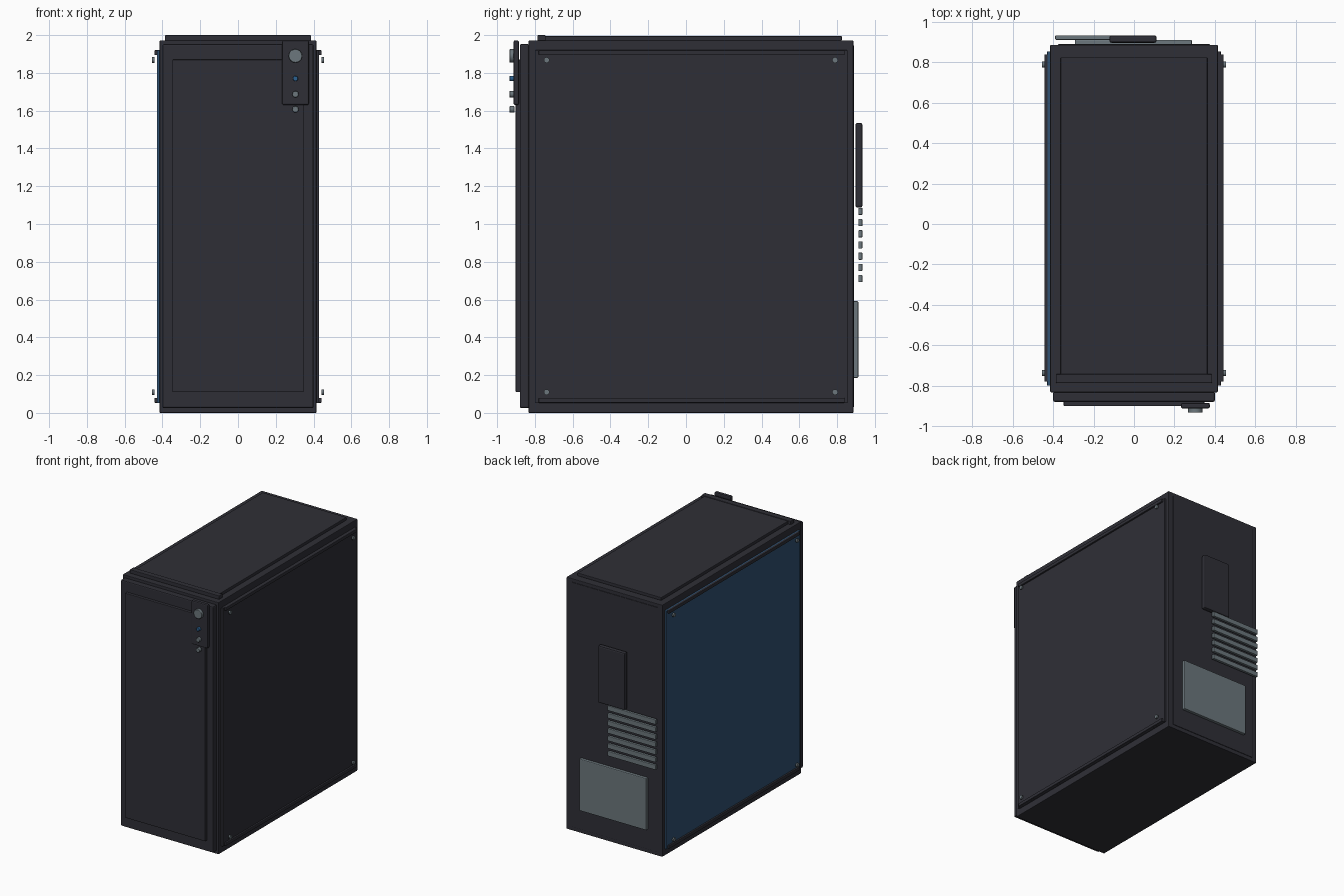
import bpy
import math

if "Cube" in bpy.data.objects:
    bpy.data.objects.remove(bpy.data.objects["Cube"])


def material(name, rgb):
    m = bpy.data.materials.new(name)
    m.diffuse_color = (*rgb, 1)
    m.use_nodes = True
    m.node_tree.nodes["Principled BSDF"].inputs["Base Color"].default_value = m.diffuse_color
    return m


CHARCOAL = material("charcoal", (0.028, 0.028, 0.037))
STEEL = material("steel_grey", (0.15, 0.185, 0.205))
GLASS = material("blue_glass", (0.03, 0.082, 0.165))
GLOW = material("blue_light", (0.025, 0.12, 0.28))


def finish(o, name, mat, bevel):
    o.name = name
    o.data.materials.append(mat)
    if bevel:
        b = o.modifiers.new("bevel", 'BEVEL')
        b.width, b.segments = bevel, 2
    return o


def box(name, x, y, z, mat=CHARCOAL, bevel=0.004):
    """Box from (min, max) ranges on each axis."""
    bpy.ops.mesh.primitive_cube_add(
        size=1, location=[(r[0] + r[1]) / 2 for r in (x, y, z)])
    o = bpy.context.object
    o.scale = [r[1] - r[0] for r in (x, y, z)]
    bpy.ops.object.transform_apply(location=False, rotation=False, scale=True)
    return finish(o, name, mat, bevel)


def disc(name, centre, radius, depth, axis, mat, bevel=0.0):
    """Short cylinder along x or y."""
    rot = (0, math.pi / 2, 0) if axis == 'x' else (math.pi / 2, 0, 0)
    bpy.ops.mesh.primitive_cylinder_add(
        vertices=24, radius=radius, depth=depth, location=centre, rotation=rot)
    bpy.ops.object.shade_smooth_by_angle()
    return finish(bpy.context.object, name, mat, bevel)


# Main case
box("case_body", (-0.415, 0.415), (-0.833, 0.886), (0, 1.972), bevel=0.004)
box("rear_plate", (-0.375, 0.375), (0.88, 0.89), (0.03, 1.945), bevel=0.002)

# Top cover and its front bar
box("top_cover", (-0.363, 0.363), (-0.75, 0.825), (1.97, 1.995))
box("top_front_bar", (-0.387, 0.387), (-0.787, -0.743), (1.97, 2.0))

# Front frame, panel and controls
box("front_frame", (-0.4, 0.4), (-0.88, -0.83), (0.025, 1.952), bevel=0.008)
box("front_panel", (-0.348, 0.348), (-0.902, -0.875), (0.11, 1.87))
box("control_plate", (0.233, 0.375), (-0.913, -0.885), (1.63, 1.972),
    bevel=0.008)
for name, z, r, mat in (("power_button", 1.89, 0.036, STEEL),
                        ("status_light", 1.77, 0.014, GLOW),
                        ("upper_socket", 1.687, 0.017, STEEL),
                        ("lower_socket", 1.607, 0.017, STEEL)):
    disc(name, (0.304, -0.921, z), r, 0.026, 'y', mat, 0.003)

# Side panels, their rails and corner screws
for side, s, mat in (("right", 1, CHARCOAL), ("left", -1, GLASS)):
    def span(a, b):
        return tuple(sorted((s * a, s * b)))
    box(f"{side}_side_panel", span(0.41, 0.43), (-0.8, 0.855),
        (0.052, 1.92), mat, 0.003)
    for level, z in (("lower", 0.066), ("upper", 1.907)):
        box(f"{side}_{level}_rail", span(0.413, 0.443), (-0.78, 0.84),
            (z - 0.013, z + 0.013))
    for y in (-0.738, 0.789):
        for z in (0.11, 1.868):
            disc(f"{side}_screw", (s * 0.449, y, z), 0.015, 0.012, 'x', STEEL)

# Rear fittings
box("rear_port_plate", (-0.122, 0.112), (0.897, 0.934), (1.087, 1.535),
    bevel=0.01)
for i in range(7):
    z = 0.711 + i * 0.0593
    box("expansion_slat", (-0.39, 0.028), (0.912, 0.934),
        (z - 0.019, z + 0.019), STEEL)
box("power_supply_plate", (-0.293, 0.287), (0.88, 0.912), (0.185, 0.592),
    STEEL, 0.006)
